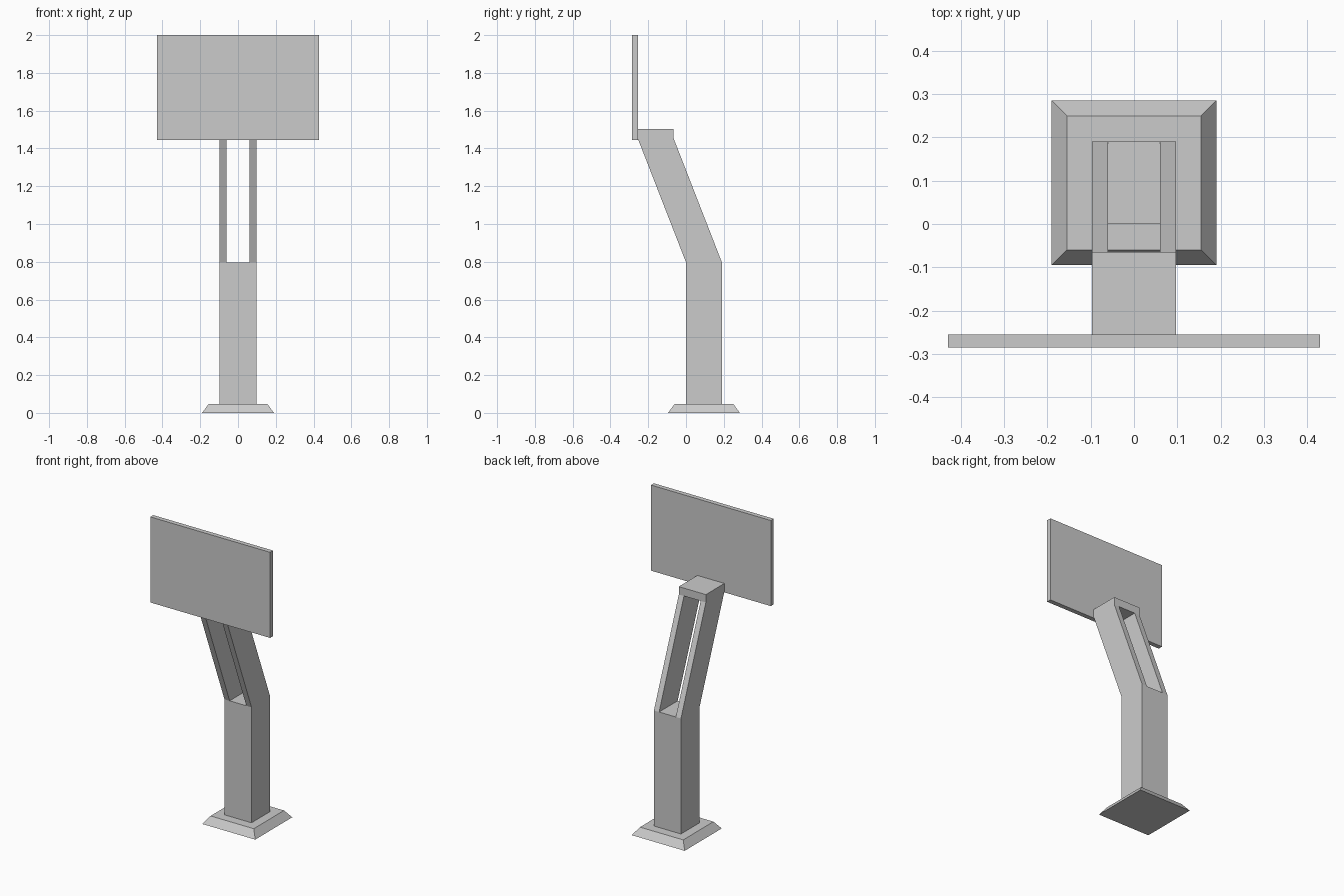
import bpy, bmesh

if "Cube" in bpy.data.objects:
    bpy.data.objects.remove(bpy.data.objects["Cube"])


def finish(name, bm):
    bmesh.ops.recalc_face_normals(bm, faces=bm.faces)
    mesh = bpy.data.meshes.new(name)
    bm.to_mesh(mesh)
    bm.free()
    obj = bpy.data.objects.new(name, mesh)
    bpy.context.collection.objects.link(obj)
    return obj


def frustum(name, low, high, inset=0.0):
    """Box from low to high corner, its top rim inset on all sides."""
    bm = bmesh.new()
    bmesh.ops.create_cube(bm, size=1)
    for v in bm.verts:
        top = v.co.z > 0
        for i in range(3):
            upper = v.co[i] > 0
            v.co[i] = high[i] if upper else low[i]
            if top and i < 2:
                v.co[i] += -inset if upper else inset
    return finish(name, bm)


# Bevelled foot plate
frustum("base_plate", (-0.19, -0.095, 0), (0.19, 0.285, 0.048), 0.035)

# Flat sign panel
frustum("sign_panel", (-0.43, -0.285, 1.445), (0.43, -0.255, 2.0))

# Bent post: side profile swept across x, with a slot through its leaning part
profile = [(0, 0.048), (0, 0.797), (-0.255, 1.452), (-0.255, 1.503),
           (-0.065, 1.503), (-0.065, 1.452), (0.19, 0.797), (0.19, 0.048)]
stations = [-0.097, -0.06, 0.06, 0.097]
bm = bmesh.new()
rings = [[bm.verts.new((x, y, z)) for y, z in profile] for x in stations]
n = len(profile)
for bay in range(3):
    a, b = rings[bay], rings[bay + 1]
    for i in range(n):
        if bay == 1 and i in (1, 5):
            continue  # slot openings, front and back
        j = (i + 1) % n
        bm.faces.new((a[i], a[j], b[j], b[i]))

# Outer sides
for ring in (rings[0], rings[3]):
    bm.faces.new(ring)

# Slot walls, floor and ceiling
left, right = rings[1], rings[2]
for ring in (left, right):
    bm.faces.new([ring[i] for i in (1, 2, 5, 6)])
for i, j in ((1, 6), (2, 5)):
    bm.faces.new((left[i], left[j], right[j], right[i]))
finish("bent_post", bm)
